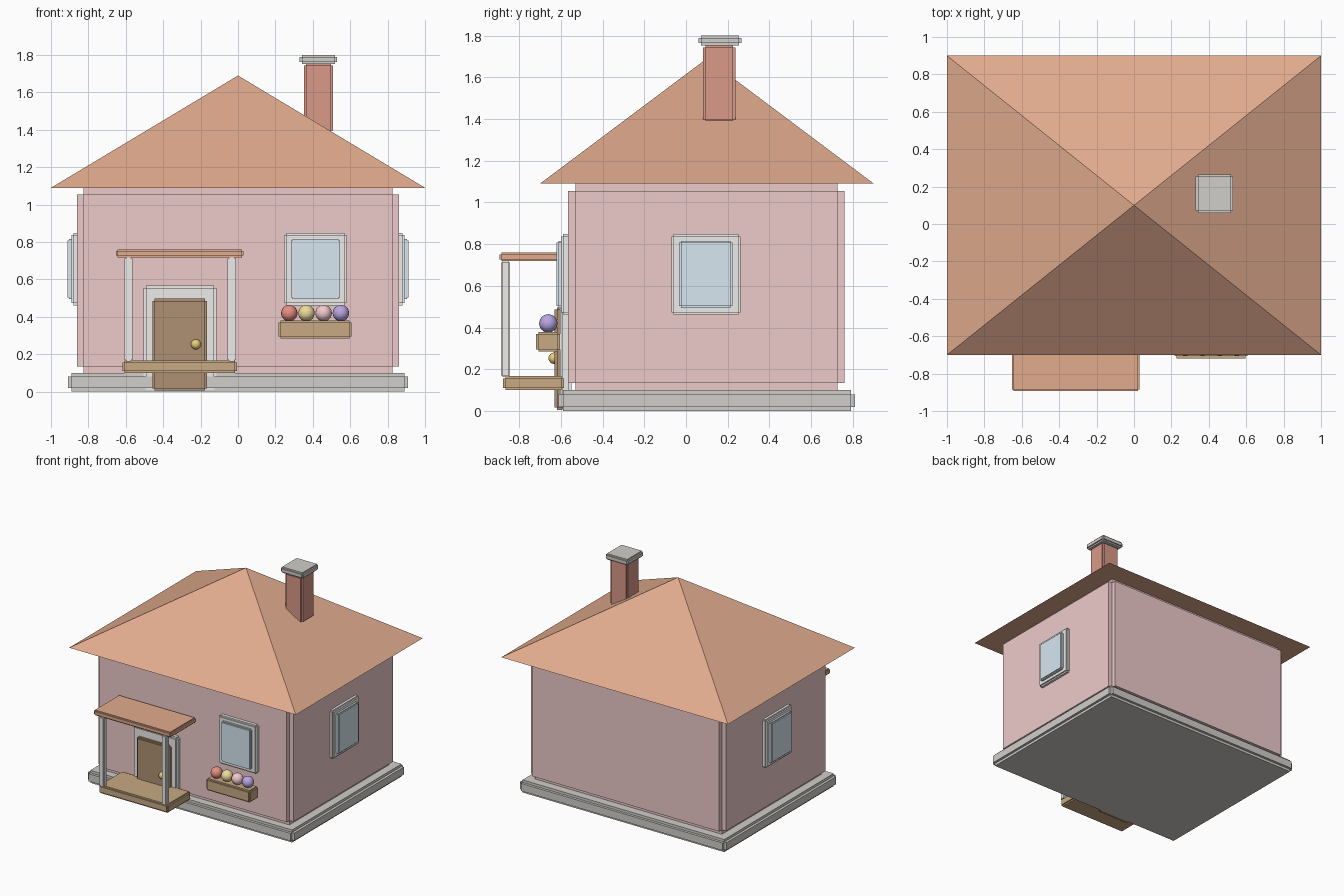
import bpy, bmesh
from mathutils import Vector

if "Cube" in bpy.data.objects:
    bpy.data.objects.remove(bpy.data.objects["Cube"])


def material(name, rgb):
    m = bpy.data.materials.new(name)
    m.diffuse_color = (*rgb, 1)
    m.use_nodes = True
    m.node_tree.nodes["Principled BSDF"].inputs["Base Color"].default_value = m.diffuse_color
    return m


PINK = material("wall_pink", (0.85, 0.60, 0.59))
ORANGE = material("roof_orange", (0.76, 0.41, 0.27))
BRICK = material("brick_red", (0.69, 0.32, 0.25))
GREY = material("stone_grey", (0.64, 0.62, 0.59))
CREAM = material("trim_white", (0.85, 0.84, 0.82))
GLASS = material("glass_blue", (0.68, 0.80, 0.88))
WOOD = material("wood_brown", (0.58, 0.40, 0.23))
DOOR = material("door_brown", (0.43, 0.28, 0.17))
GOLD = material("knob_gold", (0.80, 0.62, 0.18))


def finish(bm, name, mat):
    mesh = bpy.data.meshes.new(name)
    bm.to_mesh(mesh)
    bm.free()
    mesh.materials.append(mat)
    ob = bpy.data.objects.new(name, mesh)
    bpy.context.collection.objects.link(ob)
    return ob


def box(name, x, y, z, mat, step=0.011):
    """Box between the given limits with square notches along its edges."""
    limits = [sorted(r) for r in (x, y, z)]
    bm = bmesh.new()
    bmesh.ops.create_cube(bm, size=1)
    for v in bm.verts:
        v.co = Vector([r[0] + step if c < 0 else r[1] - step
                       for c, r in zip(v.co, limits)])
    bm.normal_update()
    out = bmesh.ops.extrude_discrete_faces(bm, faces=bm.faces[:])
    for f in out["faces"]:
        f.normal_update()
        push = f.normal * step
        for v in f.verts:
            v.co += push
    bmesh.ops.recalc_face_normals(bm, faces=bm.faces[:])
    return finish(bm, name, mat)


def ball(name, loc, r, mat):
    bm = bmesh.new()
    bmesh.ops.create_uvsphere(bm, u_segments=16, v_segments=12, radius=r)
    for f in bm.faces:
        f.smooth = True
    ob = finish(bm, name, mat)
    ob.location = loc
    return ob


# House body
box("foundation", (-0.91, 0.91), (-0.61, 0.81), (0, 0.10), GREY, 0.02)
box("walls", (-0.86, 0.86), (-0.565, 0.76), (0.10, 1.09), PINK, 0.035)

# Pyramid roof
bm = bmesh.new()
base = [bm.verts.new((x, y, 1.09)) for x, y in ((-1, -0.7), (1, -0.7), (1, 0.9), (-1, 0.9))]
apex = bm.verts.new((0, 0.1, 1.69))
bm.faces.new(base[::-1])
for i in range(4):
    bm.faces.new((base[i], base[(i + 1) % 4], apex))
finish(bm, "roof", ORANGE)

# Chimney
box("chimney", (0.352, 0.508), (0.082, 0.238), (1.385, 1.755), BRICK, 0.012)
box("chimney_cap", (0.33, 0.53), (0.06, 0.265), (1.752, 1.80), GREY)

# Door
box("door_frame", (-0.505, -0.115), (-0.605, -0.55), (0.01, 0.568), CREAM, 0.013)
box("door", (-0.457, -0.165), (-0.63, -0.58), (0.005, 0.497), DOOR)
ball("door_knob", (-0.225, -0.632, 0.253), 0.027, GOLD)

# Porch
box("porch_floor", (-0.617, -0.005), (-0.877, -0.585), (0.10, 0.167), WOOD)
for side, x in (("left", -0.585), ("right", -0.033)):
    box(f"porch_post_{side}", (x - 0.022, x + 0.022), (-0.887, -0.843),
        (0.162, 0.72), CREAM, 0.008)
box("porch_roof", (-0.652, 0.03), (-0.893, -0.57), (0.718, 0.76), ORANGE, 0.009)

# Windows
FRAME_Z, GLASS_Z = (0.462, 0.848), (0.495, 0.816)
box("front_window_frame", (0.247, 0.58), (-0.60, -0.55), FRAME_Z, CREAM)
box("front_window_glass", (0.283, 0.545), (-0.62, -0.57), GLASS_Z, GLASS, 0.008)
for side, s in (("left", -1), ("right", 1)):
    box(f"{side}_window_frame", (s * 0.84, s * 0.89), (-0.07, 0.262), FRAME_Z, CREAM)
    box(f"{side}_window_glass", (s * 0.86, s * 0.912), (-0.033, 0.222), GLASS_Z, GLASS, 0.008)

# Flower box
box("flower_box", (0.217, 0.607), (-0.718, -0.605), (0.285, 0.38), WOOD)
blooms = [("red", (0.80, 0.27, 0.23)), ("yellow", (0.85, 0.72, 0.33)),
          ("pink", (0.88, 0.58, 0.60)), ("purple", (0.48, 0.38, 0.77))]
for i, (colour, rgb) in enumerate(blooms):
    ball(f"flower_{colour}", (0.274 + i * 0.092, -0.66, 0.42), 0.044,
         material(f"flower_{colour}", rgb))
